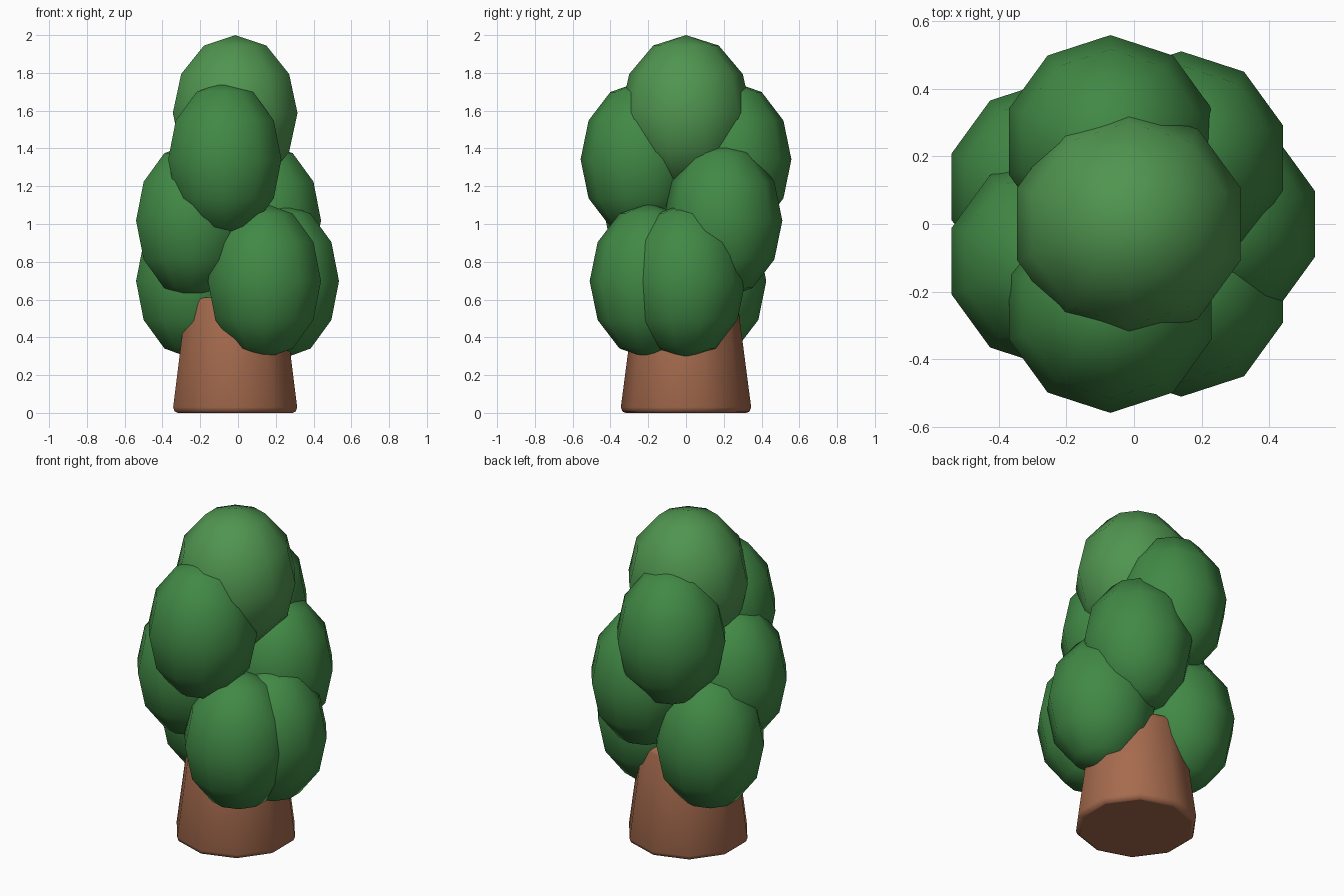
import bpy
import bmesh
from math import sin, cos, pi

if "Cube" in bpy.data.objects:
    bpy.data.objects.remove(bpy.data.objects["Cube"])

SIDES = 10


def material(name, color):
    m = bpy.data.materials.new(name)
    m.diffuse_color = (*color, 1)
    m.use_nodes = True
    m.node_tree.nodes["Principled BSDF"].inputs["Base Color"].default_value = m.diffuse_color
    return m


def lathe(name, profile, center, mat):
    """Ten-sided turned solid from (radius, z) points, a corner facing +y."""
    bm = bmesh.new()
    rings = []
    for r, z in profile:
        count = SIDES if r > 1e-4 else 1
        rings.append([bm.verts.new((-r * sin(2 * pi * i / SIDES),
                                    r * cos(2 * pi * i / SIDES), z))
                      for i in range(count)])
    for a, b in zip(rings, rings[1:]):
        for i in range(SIDES):
            j = (i + 1) % SIDES
            if len(a) == 1:
                bm.faces.new((a[0], b[j], b[i]))
            elif len(b) == 1:
                bm.faces.new((a[i], a[j], b[0]))
            else:
                bm.faces.new((a[i], a[j], b[j], b[i]))
    for ring in (rings[0], rings[-1]):
        if len(ring) > 1:
            bm.faces.new(ring)
    bmesh.ops.recalc_face_normals(bm, faces=bm.faces[:])
    for f in bm.faces:
        f.smooth = len(f.verts) <= 4
    mesh = bpy.data.meshes.new(name)
    bm.to_mesh(mesh)
    bm.free()
    mesh.materials.append(mat)
    ob = bpy.data.objects.new(name, mesh)
    ob.location = center
    bpy.context.collection.objects.link(ob)
    return ob


def clump(name, center, mat, radius=0.315, half_height=0.412):
    profile = [(radius * sin(pi * k / 6), -half_height * cos(pi * k / 6))
               for k in range(7)]
    profile[0] = (0, -half_height)
    profile[-1] = (0, half_height)
    return lathe(name, profile, center, mat)


bark = material("bark", (0.376, 0.145, 0.075))
leaf = material("leaf", (0.053, 0.25, 0.06))
light_leaf = material("light_leaf", (0.08, 0.3, 0.08))

# Tapered trunk with softened rims
lathe("trunk", [(0.32, 0), (0.337, 0.008), (0.345, 0.03), (0.273, 0.58),
                (0.264, 0.602), (0.246, 0.61)], (-0.015, 0, 0), bark)

# Crown: light top clump, then clumps stepping down around it
clump("top_foliage", (-0.015, 0, 1.588), light_leaf, 0.347)
for name, center in {
    "upper_front_foliage": (-0.07, -0.243, 1.342),
    "upper_back_foliage": (-0.07, 0.243, 1.342),
    "middle_left_foliage": (-0.24, -0.11, 1.018),
    "middle_back_foliage": (0.14, 0.195, 1.018),
    "lower_left_foliage": (-0.24, 0.11, 0.698),
    "lower_front_foliage": (0.14, -0.195, 0.698),
    "lower_right_foliage": (0.235, 0, 0.698),
}.items():
    clump(name, center, leaf)
